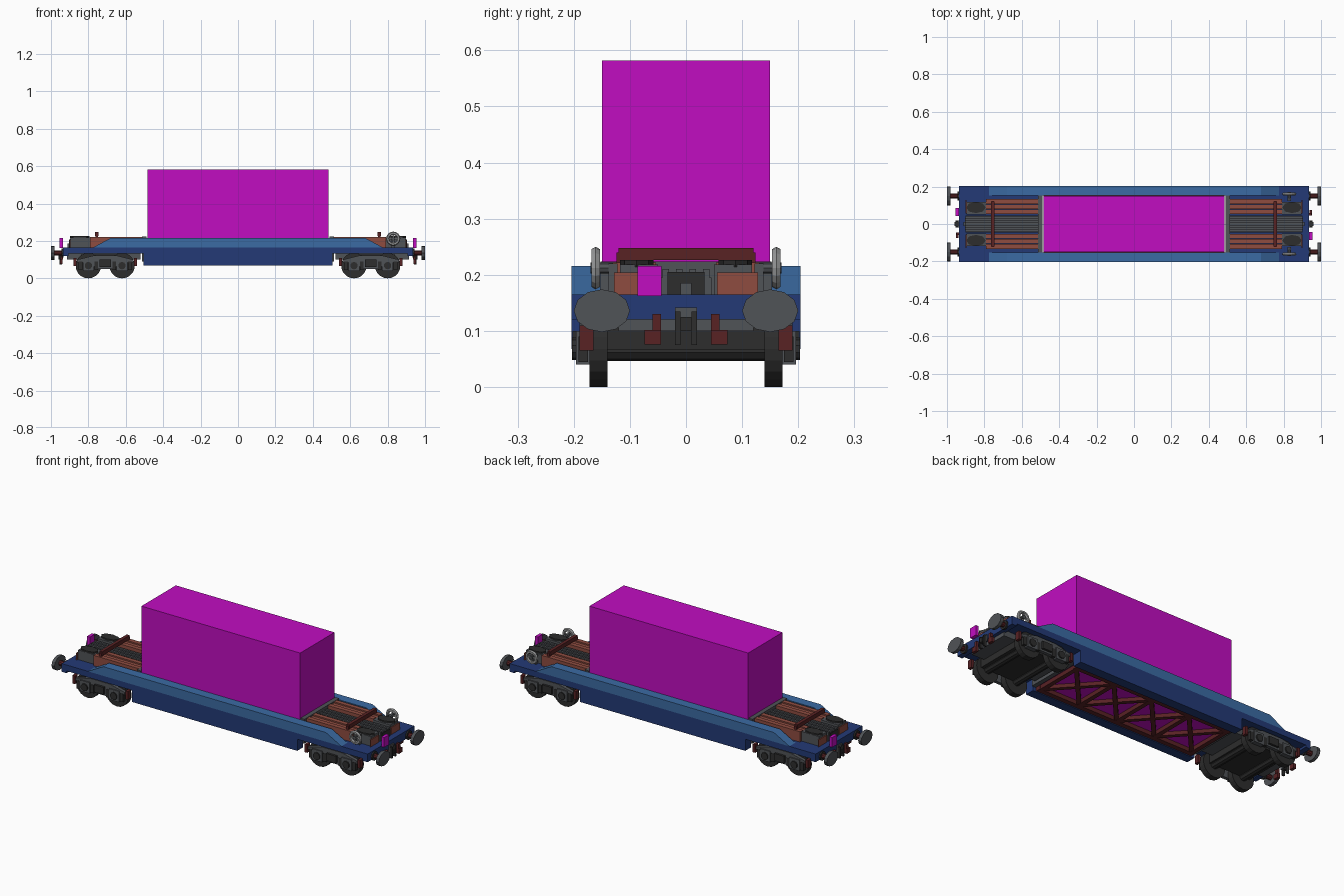
import bpy, bmesh, math
from mathutils import Matrix, Vector

cube = bpy.data.objects.get("Cube")
if cube:
    bpy.data.objects.remove(cube, do_unlink=True)


def material(name, r, g, b):
    lin = [((c / 255 + 0.055) / 1.055) ** 2.4 if c > 10 else c / 255 / 12.92 for c in (r, g, b)]
    m = bpy.data.materials.new(name)
    m.use_nodes = True
    m.diffuse_color = (*lin, 1)
    m.node_tree.nodes["Principled BSDF"].inputs["Base Color"].default_value = (*lin, 1)
    return m


MAGENTA = material("magenta", 193, 13, 193)
NAVY = material("dark blue", 35, 58, 118)
BLUE = material("light blue", 59, 107, 163)
GREY = material("steel grey", 80, 83, 87)
BLACK = material("near black", 45, 45, 45)
BROWN = material("red brown", 142, 76, 64)
RED = material("dark red", 88, 34, 36)
LIGHT = material("light grey", 150, 151, 152)


def finish(name, bm, mat):
    bmesh.ops.recalc_face_normals(bm, faces=bm.faces[:])
    me = bpy.data.meshes.new(name)
    bm.to_mesh(me)
    bm.free()
    me.materials.append(mat)
    ob = bpy.data.objects.new(name, me)
    bpy.context.collection.objects.link(ob)
    return ob


def box(name, xs, ys, zs, mat):
    """Box from three (low, high) ranges, in any order."""
    bm = bmesh.new()
    mid = [sum(r) / 2 for r in (xs, ys, zs)]
    size = [abs(r[1] - r[0]) for r in (xs, ys, zs)]
    bmesh.ops.create_cube(bm, size=1, matrix=Matrix.Translation(mid) @ Matrix.Diagonal((*size, 1)))
    return finish(name, bm, mat)


def prism(name, pts, ys, mat):
    """Outline in x, z pushed through a y range."""
    bm = bmesh.new()
    face = bm.faces.new([bm.verts.new((x, ys[0], z)) for x, z in pts])
    ext = bmesh.ops.extrude_face_region(bm, geom=[face])["geom"]
    bmesh.ops.translate(bm, vec=(0, ys[1] - ys[0], 0),
                        verts=[v for v in ext if isinstance(v, bmesh.types.BMVert)])
    return finish(name, bm, mat)


def cyl(name, center, radius, depth, axis, mat, sides=16, scale=(1, 1, 1)):
    bm = bmesh.new()
    rot = Vector((0, 0, 1)).rotation_difference(Vector(axis)).to_matrix().to_4x4()
    bmesh.ops.create_cone(bm, cap_ends=True, segments=sides, radius1=radius, radius2=radius, depth=depth,
                          matrix=Matrix.Translation(center) @ Matrix.Diagonal((*scale, 1)) @ rot)
    return finish(name, bm, mat)


def strut(name, a, b, width, height, mat):
    """Flat bar between two points."""
    a, b = Vector(a), Vector(b)
    bm = bmesh.new()
    rot = (b - a).to_track_quat('X', 'Z').to_matrix().to_4x4()
    bmesh.ops.create_cube(bm, size=1, matrix=Matrix.Translation((a + b) / 2) @ rot
                          @ Matrix.Diagonal(((b - a).length, width, height, 1)))
    return finish(name, bm, mat)


X, Y, Z = (1, 0, 0), (0, 1, 0), (0, 0, 1)

# Container load
box("container", (-.485, .485), (-.15, .15), (.095, .582), MAGENTA)

# Side sills, with raised edge beams that slope down at their ends
for s in (-1, 1):
    box("deep_sill", (-.505, .505), (s * .152, s * .204), (.068, .165), NAVY)
    prism("edge_beam", [(-.775, .165), (.775, .165), (.68, .216), (-.68, .216)],
          (s * .152, s * .204), BLUE)

# Braced floor under the well
for s in (-1, 1):
    box("floor_rail", (-.485, .485), (s * .125, s * .152), (.072, .094), RED)
for i in range(5):
    x = -.47 + i * .235
    box("floor_crossbar", (x - .012, x + .012), (-.13, .13), (.072, .094), RED)
    if i < 4:
        for s in (-1, 1):
            strut("floor_brace", (x, s * -.13, .083), (x + .235, s * .13, .083), .022, .02, RED)


def bogie(e):
    c = .71
    box("bogie_floor", (e * .59, e * .84), (-.14, .14), (.066, .128), BLACK)
    cyl("bogie_pivot", (e * c, 0, .115), .06, .04, Z, GREY)
    for d in (-.09, .09):
        x = e * (c + d)
        cyl("axle", (x, 0, .068), .022, .3, Y, BLACK, 10)
        for s in (-1, 1):
            cyl("wheel", (x, s * .156, .068), .068, .032, Y, BLACK, 20)
            box("axle_box", (x - .03, x + .03), (s * .172, s * .196), (.04, .1), GREY)
            cyl("axle_cap", (x, s * .196, .068), .02, .014, Y, BLACK, 10)
            for k in (-.042, .042):
                box("spring", (x + k - .01, x + k + .01), (s * .175, s * .192), (.045, .09), BLACK)
    for s in (-1, 1):
        frame = [(-.15, .085), (-.08, .085), (-.045, .05), (.045, .05), (.08, .085), (.15, .085),
                 (.15, .1), (.06, .122), (-.06, .122), (-.15, .1)]
        prism("bogie_side_frame", [(e * c + x, z) for x, z in frame], (s * .172, s * .19), GREY)
        box("bogie_spring_pack", (e * c - .03, e * c + .03), (s * .19, s * .202), (.06, .1), BLACK)
        for x in (.548, .872):
            box("brake_block", (e * (x - .008), e * (x + .008)), (s * .165, s * .19), (.065, .11), RED)


def end(e):
    # Deck and headstock
    box("end_deck", (e * .49, e * .935), (-.204, .204), (.132, .165), NAVY)
    box("headstock", (e * .905, e * .935), (-.204, .204), (.12, .165), NAVY)
    box("under_beam", (e * .52, e * .915), (-.12, .12), (.1, .133), GREY)
    # Grey centre channel with ribs
    box("centre_channel", (e * .5, e * .9), (-.045, .045), (.165, .195), GREY)
    for y in (-.036, -.012, .012, .036):
        box("channel_rib", (e * .5, e * .9), (y - .006, y + .006), (.195, .21), GREY)
    box("channel_end", (e * .9, e * .904), (-.033, .033), (.165, .205), BLACK)
    box("channel_hook", (e * .904, e * .912), (-.01, .01), (.165, .185), GREY)
    box("well_bulkhead", (e * .488, e * .512), (-.152, .152), (.09, .224), GREY)
    for s in (-1, 1):
        # Timber stacks
        for i in range(3):
            y = s * (.066 + i * .027)
            box("timber", (e * .512, e * .79), (y - .0125, y + .0125), (.165, .222 - .006 * (i % 2)), BROWN)
        # Raised end seats with dark pads
        box("end_seat", (e * .79, e * .895), (s * .05, s * .118), (.165, .218), GREY)
        cyl("seat_pad", (e * .845, s * .088, .22), 1, .012, Z, BLACK, 8, (.052, .03, 1))
        box("timber_end", (e * .895, e * .9), (s * .055, s * .128), (.165, .204), BROWN)
        # Strap posts
        box("strap_post", (e * .748, e * .762), (s * .112, s * .124), (.165, .24), RED)
        # Buffers
        cyl("buffer_stem", (e * .958, s * .15, .136), .014, .05, X, RED, 10)
        cyl("buffer_base", (e * .938, s * .15, .136), .025, .01, X, BLACK, 10)
        cyl("buffer_head", (e * .991, s * .15, .136), 1, .018, X, GREY, 12, (1, .05, .038))
        # Brake hoses
        box("brake_hose", (e * .935, e * .95), (s * .045, s * .06), (.1, .13), RED)
        box("hose_end", (e * .937, e * .953), (s * .045, s * .074), (.076, .102), RED)
    box("strap", (e * .746, e * .764), (-.12, .12), (.226, .248), RED)
    # Coupling
    box("coupling_plate", (e * .935, e * .942), (-.02, .02), (.105, .142), GREY)
    for s in (-1, 1):
        box("coupling_link", (e * .94, e * .955), (s * .01, s * .02), (.075, .135), BLACK)
    box("coupling_hook", (e * .94, e * .96), (-.01, .01), (.1, .125), BLACK)
    # Tail plate
    box("tail_plate", (e * .936, e * .954), (e * -.086, e * -.044), (.162, .216), MAGENTA)
    bogie(e)


for e in (-1, 1):
    end(e)

# Hand wheels
for s in (-1, 1):
    bpy.ops.mesh.primitive_torus_add(location=(.83, s * .161, .212), rotation=(math.pi / 2, 0, 0),
                                     major_segments=16, minor_segments=6, major_radius=.029, minor_radius=.009)
    ring = bpy.context.object
    ring.name = "hand_wheel_rim"
    ring.data.materials.append(LIGHT)
    for a in (0, math.pi / 2):
        d = Vector((math.cos(a), 0, math.sin(a))) * .028
        c = Vector((.83, s * .161, .212))
        strut("hand_wheel_spoke", c - d, c + d, .007, .007, LIGHT)
    cyl("hand_wheel_hub", (.83, s * .15, .212), .01, .04, Y, GREY, 8)
    box("hand_wheel_post", (.82, .84), (s * .122, s * .138), (.165, .22), GREY)
